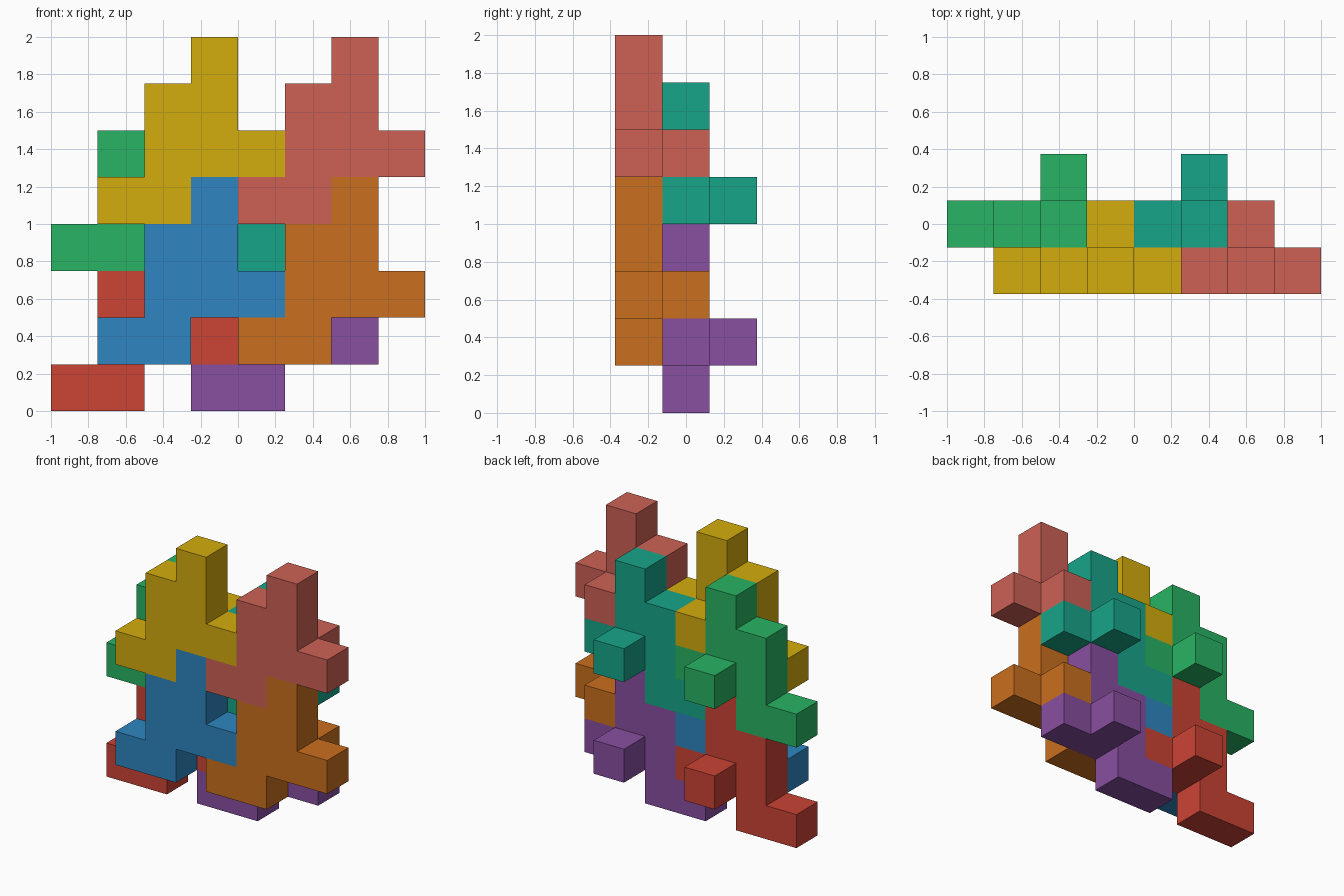
import bpy, bmesh
from mathutils import Vector

if "Cube" in bpy.data.objects:
    bpy.data.objects.remove(bpy.data.objects["Cube"])

U = 0.25  # cube size

# One interlocking piece: stepped slab (column, row) plus a single stud behind it
SLAB = [(3, 3), (2, 2), (3, 2), (2, 1), (3, 1), (4, 1), (1, 0), (2, 0)]
CELLS = {(x, 0, z) for x, z in SLAB} | {(3, 1, 1)}


def linear(hex_colour):
    out = []
    for i in (0, 2, 4):
        c = int(hex_colour[i:i + 2], 16) / 255
        out.append(c / 12.92 if c <= 0.04045 else ((c + 0.055) / 1.055) ** 2.4)
    return (*out, 1)


def piece(name, col, layer, row, colour):
    """Closed shell around the cells, placed at a grid offset."""
    bm = bmesh.new()
    origin = Vector((-1 + col * U, -0.375 + layer * U, row * U))
    for cell in CELLS:
        for axis in range(3):
            for side in (0, 1):
                near = list(cell)
                near[axis] += 2 * side - 1
                if tuple(near) in CELLS:
                    continue
                corners = []
                for a, b in ((0, 0), (1, 0), (1, 1), (0, 1)):
                    p = Vector(cell)
                    p[axis] += side
                    p[(axis + 1) % 3] += a
                    p[(axis + 2) % 3] += b
                    corners.append(bm.verts.new(origin + p * U))
                bm.faces.new(corners if side else corners[::-1])
    bmesh.ops.remove_doubles(bm, verts=bm.verts, dist=1e-4)
    # Merge coplanar squares into clean flat faces
    bmesh.ops.dissolve_limit(bm, angle_limit=0.01, verts=bm.verts, edges=bm.edges)
    mesh = bpy.data.meshes.new(name)
    bm.to_mesh(mesh)
    bm.free()
    mat = bpy.data.materials.new(name + "_colour")
    mat.diffuse_color = linear(colour)
    mat.use_nodes = True
    mat.node_tree.nodes["Principled BSDF"].inputs["Base Color"].default_value = mat.diffuse_color
    mesh.materials.append(mat)
    bpy.context.collection.objects.link(bpy.data.objects.new(name, mesh))


# Front layer: four pieces, three cells apart
piece("front_upper_left_piece", 0, 0, 4, "d4ac0d")
piece("front_upper_right_piece", 3, 0, 4, "cd6155")
piece("front_lower_left_piece", 0, 0, 1, "2e86c1")
piece("front_lower_right_piece", 3, 0, 1, "ca6f1e")
# Back layer: the same four, one cell left, down and behind
piece("back_upper_left_piece", -1, 1, 3, "28b463")
piece("back_upper_right_piece", 2, 1, 3, "17a589")
piece("back_lower_left_piece", -1, 1, 0, "cb4335")
piece("back_lower_right_piece", 2, 1, 0, "884ea0")
